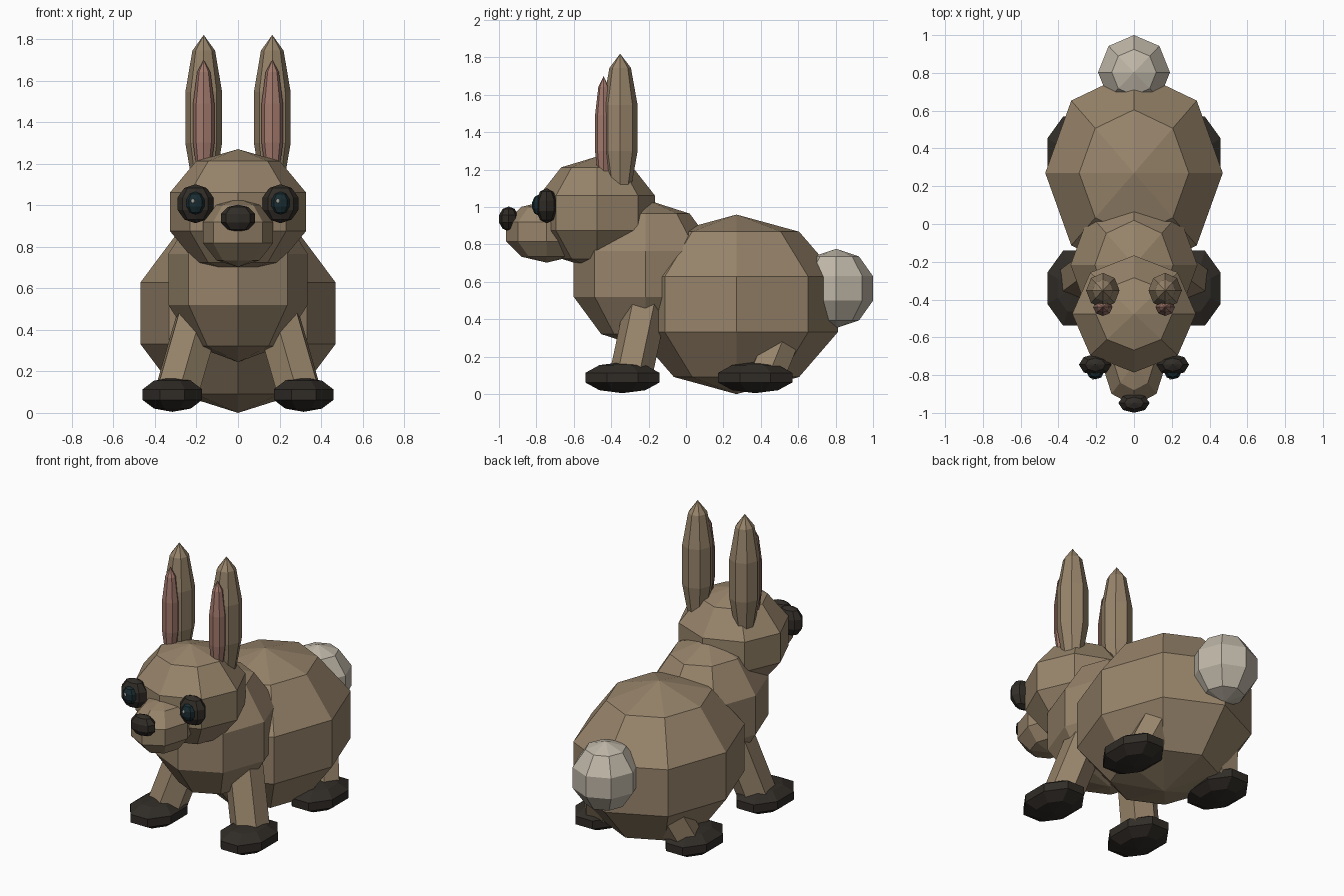
import bpy
import math
from mathutils import Vector

if "Cube" in bpy.data.objects:
    bpy.data.objects.remove(bpy.data.objects["Cube"])


def material(name, rgb):
    m = bpy.data.materials.new(name)
    m.diffuse_color = (*rgb, 1)
    m.use_nodes = True
    m.node_tree.nodes["Principled BSDF"].inputs["Base Color"].default_value = m.diffuse_color
    return m


FUR = material("fur", (0.31, 0.23, 0.145))
DARK = material("dark", (0.03, 0.025, 0.02))
PINK = material("pink", (0.36, 0.19, 0.15))
WHITE = material("pale_fur", (0.52, 0.47, 0.39))
PUPIL = material("pupil", (0.01, 0.025, 0.03))
SHINE = material("shine", (0.6, 0.6, 0.55))


def ball(name, loc, radii, mat, turn=0.0):
    """Low-poly ellipsoid: 8 sides, 5 bands."""
    bpy.ops.mesh.primitive_uv_sphere_add(segments=8, ring_count=5, radius=1, location=loc,
                                         rotation=(0, 0, turn))
    ob = bpy.context.object
    ob.name = name
    if turn:
        bpy.ops.object.transform_apply(location=False, rotation=True, scale=False)
    ob.scale = radii
    ob.data.materials.append(mat)
    return ob


def limb(name, a, b, r, mat):
    """Six-sided rod from a to b."""
    a, b = Vector(a), Vector(b)
    bpy.ops.mesh.primitive_cylinder_add(vertices=6, radius=r, depth=(b - a).length,
                                        location=(a + b) / 2)
    ob = bpy.context.object
    ob.name = name
    ob.rotation_euler = (b - a).to_track_quat('Z', 'Y').to_euler()
    ob.data.materials.append(mat)
    return ob


# Trunk, head and tail
ball("body", (0, 0.27, 0.48), (0.494, 0.57, 0.48), FUR)
ball("chest", (0, -0.217, 0.643), (0.353, 0.403, 0.398), FUR)
ball("head", (0, -0.476, 0.968), (0.344, 0.326, 0.302), FUR)
ball("muzzle", (0, -0.745, 0.868), (0.177, 0.229, 0.165), FUR)
ball("nose", (0, -0.948, 0.937), (0.087, 0.054, 0.066), DARK)
ball("tail", (0, 0.803, 0.565), (0.2, 0.207, 0.212), WHITE)

for side, s in (("left", 1), ("right", -1)):
    # Ears
    ball(f"{side}_ear", (s * 0.165, -0.352, 1.422), (0.093, 0.098, 0.398), FUR)
    ball(f"{side}_inner_ear", (s * 0.165, -0.44, 1.395), (0.054, 0.049, 0.305), PINK)
    # Eyes
    ball(f"{side}_eye", (s * 0.205, -0.745, 1.007), (0.091, 0.06, 0.094), DARK)
    ball(f"{side}_pupil", (s * 0.205, -0.79, 1.01), (0.046, 0.034, 0.055), PUPIL)
    ball(f"{side}_eye_shine", (s * 0.205 - 0.012, -0.815, 1.02), (0.01, 0.01, 0.012), SHINE)
    # Front and hind legs with flattened paws
    limb(f"{side}_front_leg", (s * 0.295, -0.295, 0.1), (s * 0.18, -0.21, 0.5), 0.115, FUR)
    limb(f"{side}_hind_leg", (s * 0.295, 0.43, 0.1), (s * 0.19, 0.56, 0.42), 0.105, FUR)
    for which, y in (("front", -0.34), ("hind", 0.37)):
        ball(f"{side}_{which}_paw", (s * 0.316, y, 0.088), (0.163, 0.226, 0.083), DARK,
             math.pi / 8)
